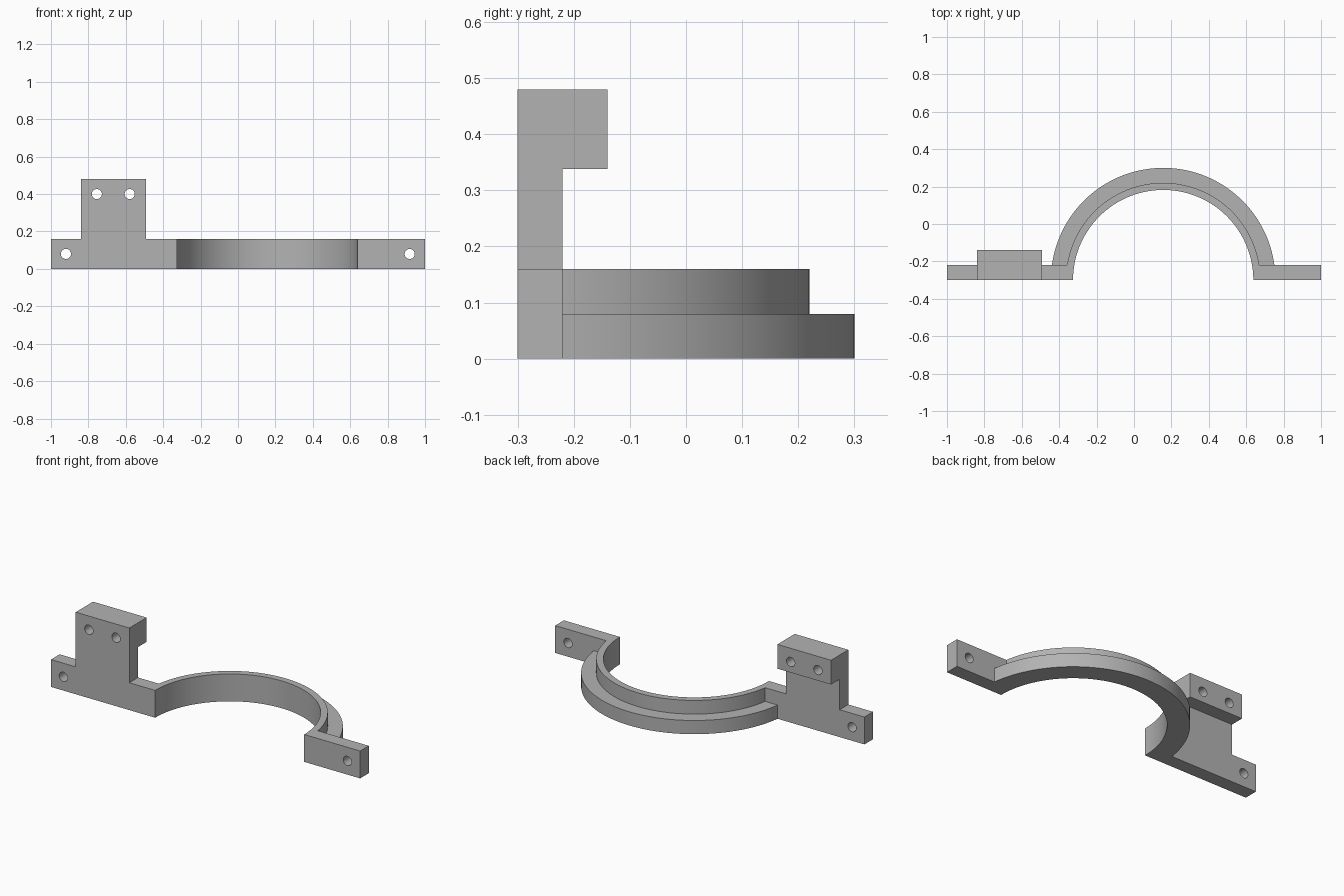
import bpy
import bmesh
from math import asin, cos, pi, sin
from mathutils import Vector

if "Cube" in bpy.data.objects:
    bpy.data.objects.remove(bpy.data.objects["Cube"], do_unlink=True)

grey = bpy.data.materials.new("plain grey")
grey.use_nodes = True
grey.diffuse_color = (0.45, 0.45, 0.45, 1)
grey.node_tree.nodes["Principled BSDF"].inputs["Base Color"].default_value = grey.diffuse_color

FRONT, BACK = -0.30, -0.22      # plate thickness in y
HEIGHT, STEP = 0.16, 0.08       # ring height and ledge height
CX, CY = 0.156, FRONT           # ring centre


def prism(name, points, start, end, axis):
    """Extrude a closed outline along z (xy outline) or y (xz outline)."""
    def place(u, v, w):
        return Vector((u, v, w)) if axis == "z" else Vector((u, w, v))
    bm = bmesh.new()
    face = bm.faces.new([bm.verts.new(place(u, v, start)) for u, v in points])
    extruded = bmesh.ops.extrude_face_region(bm, geom=[face])["geom"]
    moved = [g for g in extruded if isinstance(g, bmesh.types.BMVert)]
    bmesh.ops.translate(bm, verts=moved, vec=place(0, 0, end - start))
    bmesh.ops.recalc_face_normals(bm, faces=bm.faces)
    mesh = bpy.data.meshes.new(name)
    bm.to_mesh(mesh)
    bm.free()
    mesh.materials.append(grey)
    obj = bpy.data.objects.new(name, mesh)
    bpy.context.collection.objects.link(obj)
    return obj


def arc(cx, cy, r, first, last, count):
    steps = [first + (last - first) * i / count for i in range(count + 1)]
    return [(cx + r * cos(t), cy + r * sin(t)) for t in steps]


def circle(cx, cy, r, count):
    return arc(cx, cy, r, 0, 2 * pi, count)[:-1]


def half_disc(name, r, top):
    # Starts inside the flange plate so the parts overlap
    t = asin(0.04 / r)
    return prism(name, arc(CX, CY, r, t, pi - t, 96), 0, top, "z")


def combine(target, other, operation):
    mod = target.modifiers.new(other.name, "BOOLEAN")
    mod.operation, mod.solver, mod.object = operation, "EXACT", other
    bpy.context.view_layer.objects.active = target
    bpy.ops.object.modifier_apply(modifier=mod.name)
    bpy.data.objects.remove(other, do_unlink=True)


# Flange plate with the upright tab
LEFT, RIGHT, TOP = -0.84, -0.493, 0.48
bracket = prism("half_clamp_bracket", [
    (-1, 0), (1, 0), (1, HEIGHT), (RIGHT, HEIGHT), (RIGHT, TOP),
    (LEFT, TOP), (LEFT, HEIGHT), (-1, HEIGHT)], FRONT, BACK, "y")

# Thick block at the top of the tab
block = prism("tab_block", [
    (LEFT, 0.338), (RIGHT, 0.338), (RIGHT, TOP), (LEFT, TOP)], -0.26, -0.14, "y")
combine(bracket, block, "UNION")

# Stepped half ring, then its bore
combine(bracket, half_disc("lower_ring", 0.60, STEP), "UNION")
combine(bracket, half_disc("upper_ring", 0.52, HEIGHT), "UNION")
combine(bracket, prism("bore", circle(CX, CY, 0.482, 192), -0.5, 0.6, "z"), "DIFFERENCE")

# Screw holes
for x, z in ((-0.92, 0.08), (0.918, 0.08), (-0.755, 0.40), (-0.579, 0.40)):
    combine(bracket, prism("screw_hole", circle(x, z, 0.027, 32), -0.5, 0.2, "y"), "DIFFERENCE")

bpy.ops.object.select_all(action="DESELECT")
bracket.select_set(True)
bpy.context.view_layer.objects.active = bracket
bpy.ops.object.shade_smooth_by_angle(angle=pi / 6)
